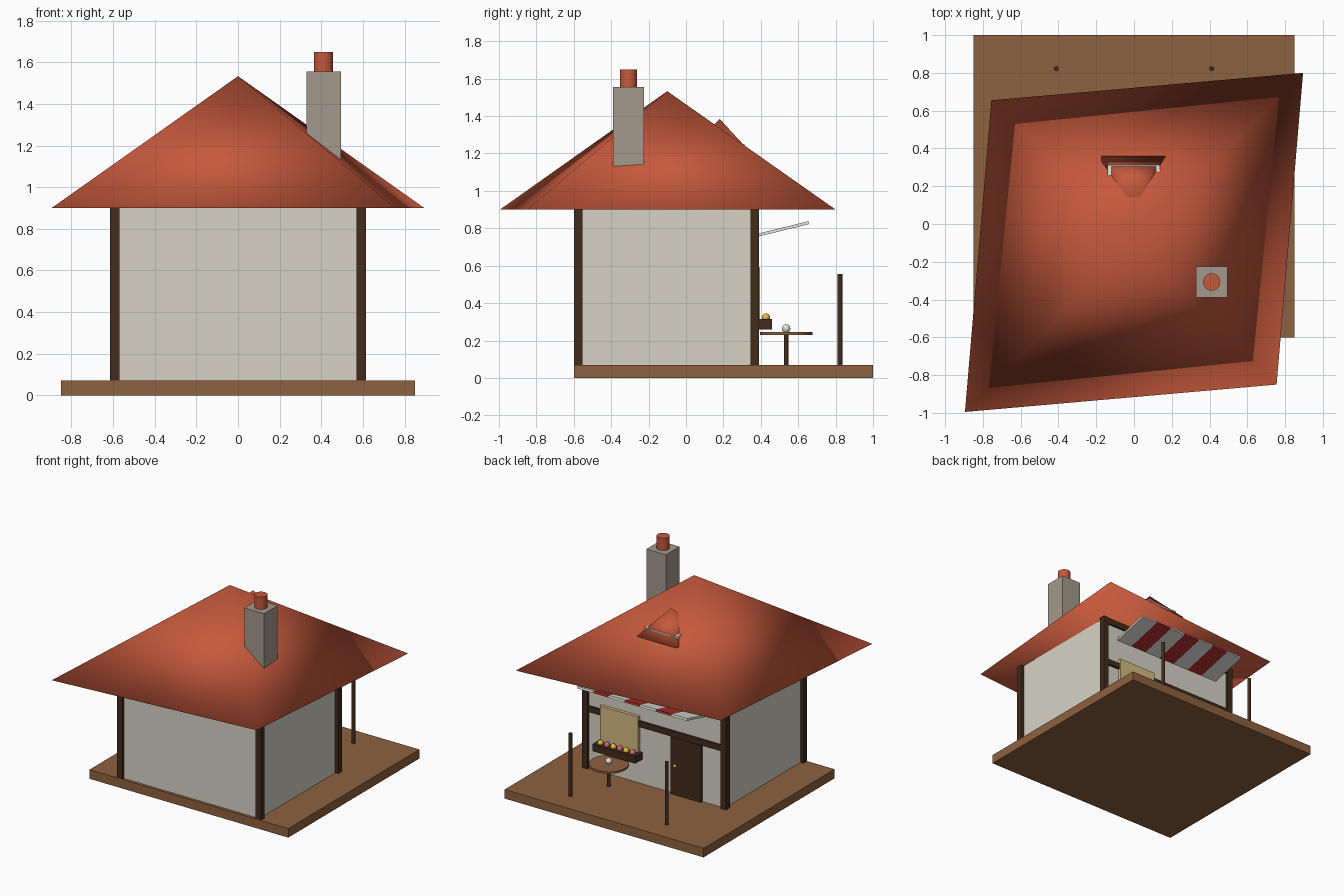
import bpy, bmesh, math
from mathutils import Vector

if "Cube" in bpy.data.objects:
    bpy.data.objects.remove(bpy.data.objects["Cube"])

def material(name, r, g, b):
    m = bpy.data.materials.new(name)
    m.diffuse_color = (r, g, b, 1)
    m.use_nodes = True
    m.node_tree.nodes["Principled BSDF"].inputs["Base Color"].default_value = m.diffuse_color
    return m

WOOD = material("deck_brown", .27, .12, .05)
DARK = material("dark_timber", .055, .025, .012)
PLASTER = material("plaster", .68, .65, .56)
TILE = material("roof_red", .56, .10, .045)
STONE = material("stone", .37, .32, .26)
WHITE = material("white", .78, .78, .74)
RED = material("awning_red", .45, .03, .03)
GLOW = material("window_cream", .65, .50, .22)
YELLOW = material("yellow", .8, .5, .05)
PINK = material("pink", .7, .12, .25)

def finish(name, bm, mat, smooth=None):
    bmesh.ops.recalc_face_normals(bm, faces=bm.faces)
    me = bpy.data.meshes.new(name)
    bm.to_mesh(me)
    bm.free()
    ob = bpy.data.objects.new(name, me)
    bpy.context.collection.objects.link(ob)
    me.materials.append(mat)
    if smooth is not None:
        bpy.context.view_layer.objects.active = ob
        ob.select_set(True)
        bpy.ops.object.shade_smooth_by_angle(angle=math.radians(smooth))
        ob.select_set(False)
    return ob

def box(name, x, y, z, mat):
    """Box from (min, max) ranges."""
    bm = bmesh.new()
    bmesh.ops.create_cube(bm, size=1)
    for v in bm.verts:
        v.co = Vector([(a + b) / 2 + c * (b - a) for (a, b), c in zip((x, y, z), v.co)])
    return finish(name, bm, mat)

def cylinder(name, x, y, z0, z1, r, mat, sides=24):
    bm = bmesh.new()
    bmesh.ops.create_cone(bm, cap_ends=True, segments=sides, radius1=r, radius2=r, depth=z1 - z0)
    bmesh.ops.translate(bm, verts=bm.verts, vec=(x, y, (z0 + z1) / 2))
    return finish(name, bm, mat, 40)

def ball(name, x, y, z, r, mat):
    bm = bmesh.new()
    bmesh.ops.create_uvsphere(bm, u_segments=16, v_segments=10, radius=r)
    bmesh.ops.translate(bm, verts=bm.verts, vec=(x, y, z))
    return finish(name, bm, mat, 60)

def pyramid(name, base, z0, apex, mat):
    bm = bmesh.new()
    ring = [bm.verts.new((x, y, z0)) for x, y in base]
    top = bm.verts.new(apex)
    bm.faces.new(ring)
    for i in range(4):
        bm.faces.new((ring[i], ring[(i + 1) % 4], top))
    return finish(name, bm, mat, 180)

# deck, walls and corner posts
box("deck", (-.85, .85), (-.6, 1), (0, .07), WOOD)
box("walls", (-.59, .59), (-.58, .37), (.07, .9), PLASTER)
for sx in (-1, 1):
    for y in (-.577, .367):
        box("corner_post", (sx * .592 - .023, sx * .592 + .023), (y - .023, y + .023), (.07, .9), DARK)

# skewed four-sided roof
pyramid("roof", [(-.895, -.995), (.755, -.85), (.895, .8), (-.755, .655)], .9, (0, -.1, 1.533), TILE)

# dormer: window box pushed through a small pyramid
box("dormer_window", (-.14, .137), (.12, .312), (1.1, 1.25), WHITE)
pyramid("dormer_roof", [(-.172, 0), (.168, 0), (.168, .36), (-.172, .36)], 1.19, (0, .18, 1.385), TILE)

# chimney
box("chimney", (.328, .495), (-.39, -.225), (1.0, 1.555), STONE)
cylinder("chimney_pot", .411, -.307, 1.55, 1.65, .046, TILE)

# timber beams on the entrance wall
box("middle_beam", (-.58, .58), (.36, .385), (.51, .555), DARK)
box("top_beam", (-.58, .58), (.36, .385), (.855, .9), DARK)

# door and knob
box("door", (-.40, -.14), (.36, .39), (.07, .51), DARK)
ball("door_knob", -.18, .395, .295, .012, YELLOW)

# window with flower box
box("window", (.135, .46), (.36, .395), (.27, .59), GLOW)
box("flower_box", (.112, .477), (.37, .46), (.26, .315), DARK)
for i in range(6):
    ball("flower", .157 + i * .055, .427, .323, .022, PINK if i % 2 == 0 else YELLOW)

# striped awning, tilting up away from the wall
for i in range(7):
    x = -.47 + i * .94 / 7
    ob = box("awning_stripe", (x, x + .94 / 7), (0, .295), (-.008, .008), RED if i % 2 else WHITE)
    ob.location = (0, .37, .76)
    ob.rotation_euler.x = math.atan2(.065, .265)

# terrace table, cup and posts
cylinder("table_top", .285, .535, .23, .245, .14, WOOD, 32)
cylinder("table_leg", .285, .535, .07, .232, .012, DARK, 12)
ball("cup", .285, .535, .264, .023, WHITE)
for sx in (-1, 1):
    cylinder("terrace_post", sx * .411, .823, .07, .555, .013, DARK, 12)
